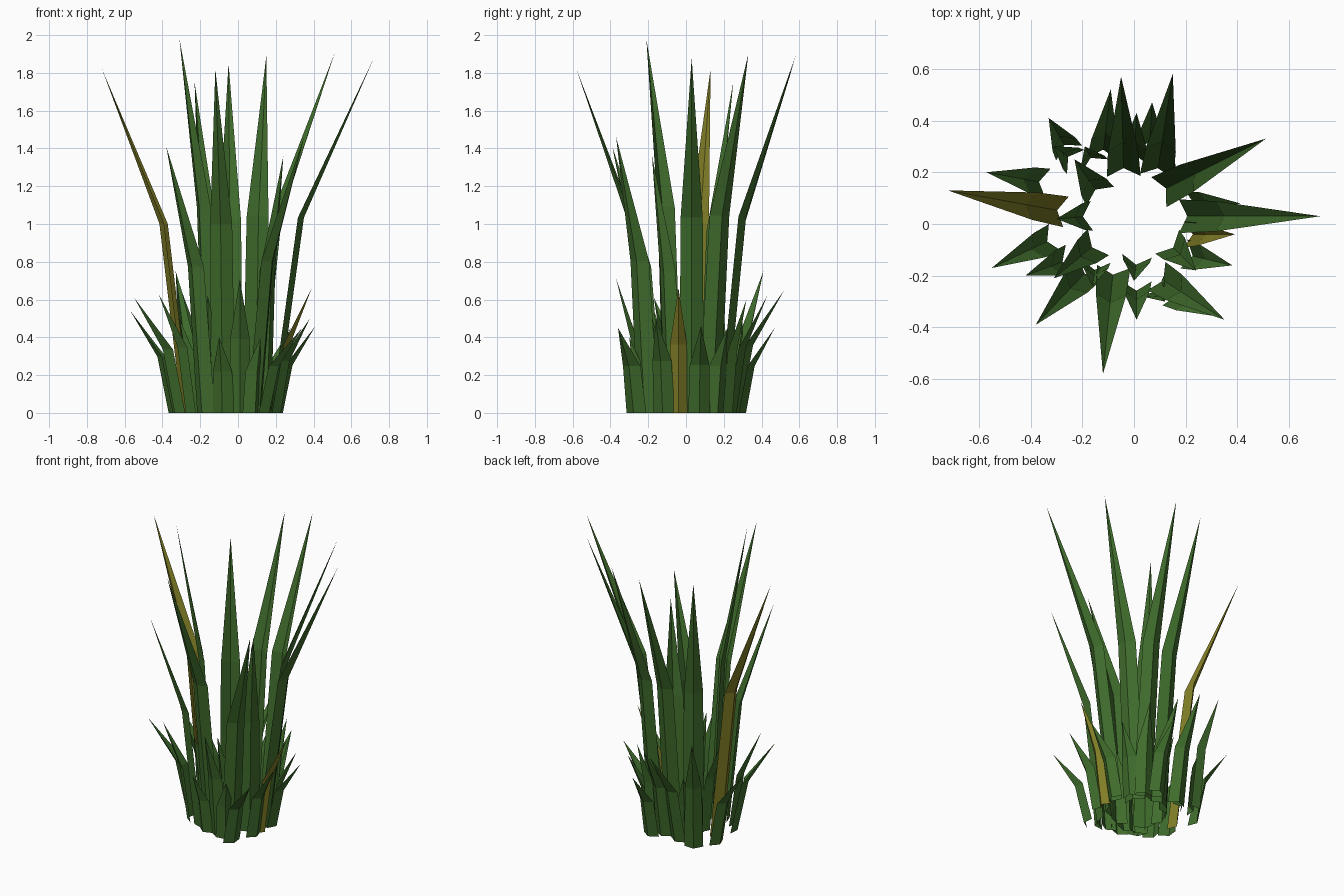
import bpy, bmesh
from mathutils import Vector


def material(name, colour):
    m = bpy.data.materials.new(name)
    m.diffuse_color = (*colour, 1)
    return m


GREEN = material("leaf_green", (0.05, 0.15, 0.025))
DRY = material("leaf_dry", (0.22, 0.21, 0.02))


def blade(name, base, tip, width, depth, mat):
    """Keeled leaf: folded strip, bent outward just above half height, ending in a point."""
    b, t = Vector((*base, 0)), Vector(tip)
    out = Vector((t.x - b.x, t.y - b.y, 0))
    mid = b + out * 0.27
    mid.z = t.z * 0.55
    out.normalize()
    side = Vector((-out.y, out.x, 0))
    bm = bmesh.new()
    rows = []
    for p, w in ((b, width), (mid, width * 0.9)):
        rows.append([bm.verts.new(p + side * s * w / 2 + out * depth * k)
                     for s, k in ((1, -0.5), (0, 0.5), (-1, -0.5))])
    point = bm.verts.new(t)
    for i in range(2):
        bm.faces.new((rows[0][i + 1], rows[0][i], rows[1][i], rows[1][i + 1])[::-1])
        bm.faces.new((rows[1][i + 1], rows[1][i], point)[::-1])
    # outer side of the keel is the front
    bm.normal_update()
    if sum((f.normal.dot(out) for f in bm.faces)) < 0:
        bmesh.ops.reverse_faces(bm, faces=bm.faces)
    me = bpy.data.meshes.new(name)
    bm.to_mesh(me)
    bm.free()
    me.materials.append(mat)
    ob = bpy.data.objects.new(name, me)
    bpy.context.collection.objects.link(ob)


# Tall inner leaves: base (x, y), tip (x, y, z)
tall = [
    ((0.19, 0.03), (0.72, 0.03, 1.88)),
    ((0.11, 0.13), (0.51, 0.33, 1.90)),
    ((0.09, 0.20), (0.15, 0.58, 1.89)),
    ((-0.04, 0.20), (-0.05, 0.57, 1.85)),
    ((-0.14, 0.12), (-0.23, 0.25, 1.75)),
    ((-0.15, -0.08), (-0.31, -0.21, 1.98)),
    ((-0.18, -0.18), (-0.38, -0.39, 1.41)),
    ((-0.08, -0.18), (-0.12, -0.58, 1.82)),
    ((0.10, -0.21), (0.35, -0.37, 1.46)),
    ((0.14, -0.08), (0.24, -0.18, 1.36)),
]
for i, (b, t) in enumerate(tall):
    blade(f"tall_leaf_{i + 1}", b, t, 0.13, 0.032, GREEN)
blade("tall_dry_leaf", (-0.28, 0.05), (-0.72, 0.13, 1.82), 0.12, 0.035, DRY)

# Short outer leaves
short = [
    ((-0.35, 0.16), (-0.57, 0.20, 0.54)),
    ((-0.32, -0.06), (-0.55, -0.17, 0.61)),
    ((-0.26, -0.14), (-0.42, -0.20, 0.63)),
    ((-0.26, 0.29), (-0.33, 0.41, 0.75)),
    ((-0.12, 0.27), (-0.09, 0.52, 0.65)),
    ((0.00, 0.25), (0.01, 0.43, 0.62)),
    ((0.06, 0.30), (0.07, 0.47, 0.45)),
    ((0.11, 0.23), (0.14, 0.32, 0.60)),
    ((0.22, 0.07), (0.41, 0.08, 0.46)),
    ((0.21, -0.12), (0.38, -0.16, 0.50)),
    ((0.15, -0.27), (0.34, -0.36, 0.45)),
    ((0.01, -0.24), (0.01, -0.37, 0.71)),
    ((0.01, -0.14), (0.00, -0.22, 0.65)),
    ((-0.15, -0.16), (-0.16, -0.24, 0.62)),
    # leaves tucked between and under the larger ones
    ((-0.18, 0.03), (-0.30, 0.02, 0.65)),
    ((-0.24, 0.25), (-0.31, 0.30, 0.50)),
    ((-0.16, 0.24), (-0.19, 0.30, 0.45)),
    ((0.16, 0.16), (0.28, 0.22, 0.45)),
    ((0.08, -0.25), (0.12, -0.30, 0.40)),
    ((-0.08, -0.24), (-0.10, -0.34, 0.40)),
]
for i, (b, t) in enumerate(short):
    blade(f"short_leaf_{i + 1}", b, t, 0.115, 0.035, GREEN)
blade("short_dry_leaf", (0.21, -0.04), (0.39, -0.04, 0.66), 0.10, 0.035, DRY)
